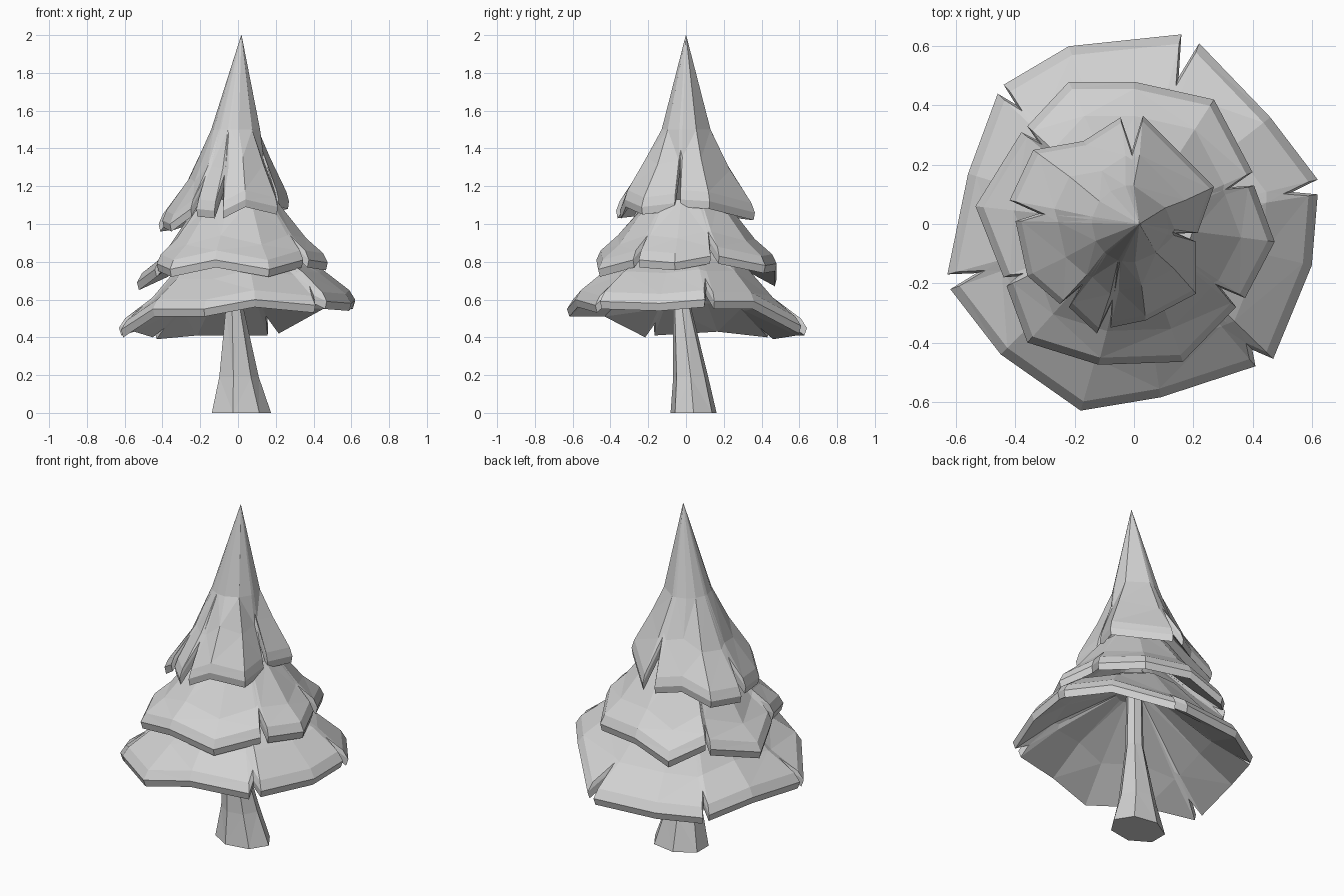
import bpy
import bmesh
from math import cos, sin, tau
from mathutils import Vector

cube = bpy.data.objects.get("Cube")
if cube:
    bpy.data.objects.remove(cube, do_unlink=True)

grey = bpy.data.materials.new("light_grey")
grey.use_nodes = True
colour = (0.64, 0.64, 0.64, 1)
grey.diffuse_color = colour
grey.node_tree.nodes["Principled BSDF"].inputs["Base Color"].default_value = colour


def loft(name, rows):
    """Skin equal-length loops of points from first to last and cap both ends."""
    bm = bmesh.new()
    loops = [[bm.verts.new(point) for point in row] for row in rows]
    count = len(loops[0])
    for upper, lower in zip(loops, loops[1:]):
        for i in range(count):
            j = (i + 1) % count
            bm.faces.new((upper[i], upper[j], lower[j], lower[i]))
    bm.faces.new(loops[0])
    bm.faces.new(loops[-1])
    bmesh.ops.remove_doubles(bm, verts=bm.verts, dist=0.0005)
    bmesh.ops.triangulate(bm, faces=[f for f in bm.faces if len(f.verts) == 4])
    bmesh.ops.recalc_face_normals(bm, faces=bm.faces)
    mesh = bpy.data.meshes.new(name)
    bm.to_mesh(mesh)
    bm.free()
    mesh.materials.append(grey)
    obj = bpy.data.objects.new(name, mesh)
    bpy.context.collection.objects.link(obj)
    return obj


def foliage_tier(name, lobes, notch_depths, rings, hip, hollow_rise, inner):
    """Thick hollow skirt of leaf lobes, split by a slit after each lobe.

    lobes: lower lip corners; rings: (x shift, radius, height) at the top;
    hip: (scale, rise) above the lip; inner: top ring of the hollow.
    """
    columns = []
    for k, lobe in enumerate(lobes):
        following = lobes[(k + 1) % len(lobes)]
        columns += [(Vector(p), 0) for p in lobe]
        gap = (Vector(lobe[-1]) + Vector(following[0])) / 2
        columns.append((gap, notch_depths[k]))

    profile = []
    for tip, depth in columns:
        facing = tip.xy.normalized()

        def on_rim(scale, rise):
            return Vector((tip.x * scale, tip.y * scale, tip.z + rise))

        def on_ring(shift_x, radius, height):
            return Vector((shift_x + facing.x * radius, facing.y * radius, height))

        top = [on_ring(*ring) for ring in rings]
        # Slits deeper than the hip push the hip up too
        top.append(on_rim(*hip).lerp(top[-1], max(0, depth - 0.9)))
        # Rim: upper bevel, outer edge and lower lip
        rim = [on_rim(0.95, 0.09), on_rim(1, 0.04), on_rim(0.98, 0)]
        shift = (top[-1] - rim[0]) * min(depth, 0.9)
        rim = [point + shift for point in rim]
        hollow = [on_rim(0.66, hollow_rise) + shift * 0.3, on_ring(*inner)]
        profile.append(top + rim + hollow)
    return loft(name, list(zip(*profile)))


# Lower foliage
foliage_tier(
    "lower_foliage",
    [[(0.62, 0.15, 0.55), (0.46, 0.36, 0.55), (0.22, 0.61, 0.42)],
     [(0.16, 0.64, 0.41), (-0.22, 0.6, 0.41), (-0.44, 0.47, 0.39)],
     [(-0.46, 0.44, 0.4), (-0.56, 0.17, 0.43), (-0.63, -0.17, 0.41)],
     [(-0.62, -0.22, 0.4), (-0.45, -0.44, 0.51), (-0.18, -0.63, 0.51),
      (0.09, -0.585, 0.56), (0.41, -0.48, 0.53)],
     [(0.47, -0.455, 0.55), (0.6, -0.14, 0.54), (0.62, 0.1, 0.56)]],
    [0.9, 0.5, 0.65, 0.4, 0.6],
    [(0, 0.25, 0.86)], (0.72, 0.2), 0.15, (0, 0.06, 0.88))

# Middle foliage
foliage_tier(
    "middle_foliage",
    [[(0.4, 0.175, 0.79), (0.27, 0.42, 0.74), (0, 0.48, 0.75),
      (-0.22, 0.48, 0.67), (-0.36, 0.33, 0.75)],
     [(-0.38, 0.31, 0.72), (-0.535, 0.06, 0.65), (-0.44, -0.18, 0.72)],
     [(-0.43, -0.21, 0.75), (-0.36, -0.4, 0.72), (-0.12, -0.475, 0.77),
      (0.165, -0.465, 0.72), (0.345, -0.28, 0.77)],
     [(0.375, -0.25, 0.77), (0.475, -0.06, 0.755), (0.405, 0.13, 0.79)]],
    [0.6, 0.5, 0.95, 0.95],
    [(0, 0.2, 1.13)], (0.76, 0.17), 0.13, (0, 0.06, 1.1))

# Top foliage, drawn up to a point
foliage_tier(
    "top_foliage",
    [[(0.215, -0.03, 1.09), (0.27, 0.125, 1.08), (0.03, 0.365, 1.02)],
     [(-0.045, 0.36, 1.02), (-0.17, 0.28, 1.03), (-0.34, 0.25, 0.97), (-0.42, 0.08, 0.96)],
     [(-0.4, 0.01, 0.98), (-0.36, -0.175, 0.96), (-0.25, -0.27, 1.04)],
     [(-0.22, -0.28, 1.04), (-0.125, -0.37, 1.03)],
     [(-0.08, -0.35, 1.03), (0.04, -0.325, 1.09), (0.21, -0.235, 1.05), (0.21, -0.06, 1.07)]],
    [1.05, 0.7, 0.7, 0.8, 1.2],
    [(0.018, 0.001, 2), (-0.012, 0.13, 1.5)], (0.64, 0.265), 0.16, (0, 0.05, 1.4))

# Trunk, flared and leaning at the foot
sides = 7
sections = [(-0.02, -0.02, 0.045, 0.045, 0.88), (-0.02, -0.02, 0.05, 0.05, 0.55),
            (0, 0.025, 0.11, 0.095, 0.19), (0.01, 0.04, 0.165, 0.125, 0)]
loft("trunk", [[(x + rx * cos(tau * i / sides), y + ry * sin(tau * i / sides), z)
                for i in range(sides)] for x, y, rx, ry, z in sections])
